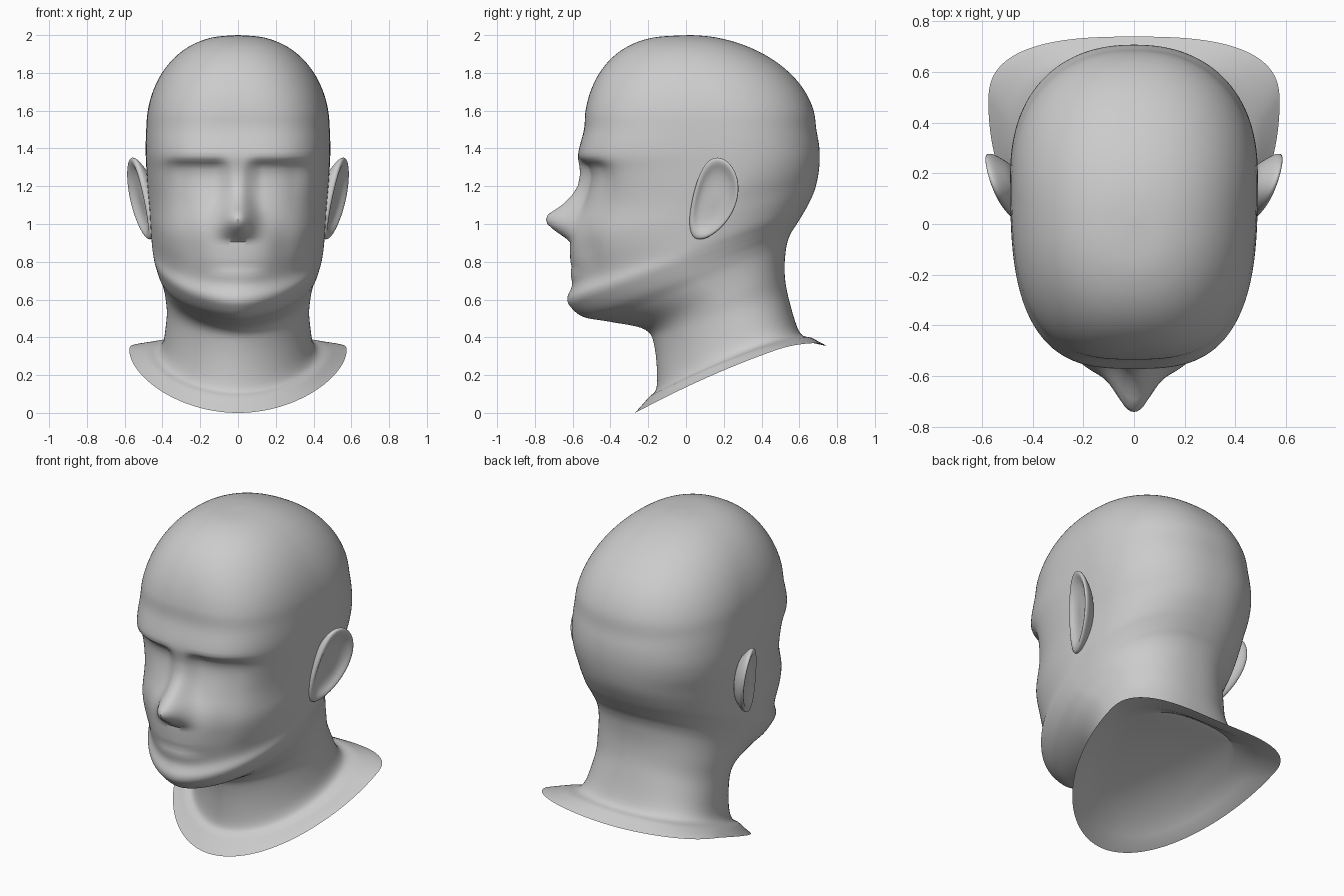
import bpy, bmesh, math

if "Cube" in bpy.data.objects:
    bpy.data.objects.remove(bpy.data.objects["Cube"])

SEG, SUB = 240, 6

# Tilted cross-sections from collar to brow: front y, front z, back y, back z, half width
INNER = [(-.12, .16, .57, .43, .385), (-.19, .065, .65, .375, .47)]
SECTIONS = [
    (-.27, .00, .74, .355, .575),
    (-.20, .08, .67, .395, .49),
    (-.155, .14, .60, .43, .41),
    (-.165, .34, .54, .62, .378),
    (-.215, .44, .522, .75, .383),
    (-.40, .482, .53, .87, .40),
    (-.54, .507, .55, .94, .42),
    (-.61, .56, .58, .99, .436),
    (-.628, .61, .605, 1.03, .447),
    (-.60, .69, .635, 1.08, .456),
    (-.613, .82, .67, 1.15, .464),
    (-.61, .95, .69, 1.21, .47),
    (-.565, 1.10, .703, 1.28, .48),
    (-.55, 1.25, .708, 1.35, .486),
    (-.572, 1.36, .704, 1.42, .489),
]
# Rounded crown: continues the sections as a dome
for i in range(9):
    t = math.pi / 2 * i / 8
    c, z = max(math.cos(t), .003), 1.5 + .5 * math.sin(t)
    SECTIONS.append((.03 - .57 * c ** .7, z, .03 + .66 * c ** 1.08, z, .486 * c ** .85))

# Roundness and widest position of a section, by front height
FRONT_POWER = [(0, 1.95), (.48, 1.7), (.62, 1.85), (.95, 2.3), (1.4, 3), (2, 2.2)]
WIDEST = [(0, .74), (.14, .6), (.5, .52), (1.3, .6), (2, .5)]
# Nose depth by height
NOSE = [(.905, 0), (.93, .03), (.965, .088), (1.0, .138), (1.03, .158), (1.05, .152),
        (1.1, .092), (1.15, .048), (1.2, .022), (1.32, 0)]


def lerp_table(table, t, ease=True):
    if t <= table[0][0]:
        return table[0][1]
    for (a, va), (b, vb) in zip(table, table[1:]):
        if t <= b:
            k = (t - a) / (b - a)
            return va + (vb - va) * (k * k * (3 - 2 * k) if ease else k)
    return table[-1][1]


def step(a, b, t):
    k = min(max((t - a) / (b - a), 0), 1)
    return k * k * (3 - 2 * k)


def bump(t, centre, width):
    return math.exp(-((t - centre) / width) ** 2)


def catmull(p0, p1, p2, p3, t):
    return tuple(.5 * (2 * b + (c - a) * t + (2 * a - 5 * b + 4 * c - d) * t * t
                       + (3 * b - a - 3 * c + d) * t ** 3)
                 for a, b, c, d in zip(p0, p1, p2, p3))


def face_shape(x, y, z):
    # nose, eye sockets, hollow cheeks and lips as offsets of the front surface
    if y > -.2:
        return y
    ax = abs(x)
    nose_width = .098 - .055 * step(.92, 1.3, z)
    y -= lerp_table(NOSE, z, False) * math.exp(-(ax / nose_width) ** 2.2)
    socket = step(.98, 1.28, z) * (1 - step(1.3, 1.36, z))
    y += .045 * socket * step(.02, .13, ax) * (1 - step(.28, .44, ax))
    y += .018 * bump(ax, .25, .07) * bump(z, .88, .14)
    lips = math.exp(-(ax / .14) ** 4)
    y -= .008 * lips * bump(z, .73, .04)
    y += .006 * lips * bump(z, .77, .015)
    return y


def ring(sec):
    fy, fz, by, bz, w = sec
    m, nf = lerp_table(WIDEST, fz), lerp_table(FRONT_POWER, fz)
    nb = 2.25 + .45 * max(0, 1 - fz / .35)
    lift = .07 * max(0, 1 - fz / .2)
    pts = []
    for i in range(SEG):
        a = 2 * math.pi * i / SEG
        c, s = math.cos(a), math.sin(a)
        n = nf if c > 0 else nb
        r = (abs(c) ** n + abs(s) ** n) ** (-1 / n)
        u = m - (m if c > 0 else 1 - m) * r * c
        x, y, z = w * r * s, fy + (by - fy) * u, fz + (bz - fz) * u + lift * s * s
        pts.append((x, face_shape(x, y, z), z))
    return pts


def loft(name, rings):
    bm = bmesh.new()
    loops = [[bm.verts.new(p) for p in r] for r in rings]
    for lo, hi in zip(loops, loops[1:]):
        for i in range(len(lo)):
            j = (i + 1) % len(lo)
            bm.faces.new((lo[i], lo[j], hi[j], hi[i]))
    bm.faces.new(loops[0][::-1])
    bm.faces.new(loops[-1])
    bmesh.ops.recalc_face_normals(bm, faces=bm.faces)
    me = bpy.data.meshes.new(name)
    bm.to_mesh(me)
    bm.free()
    ob = bpy.data.objects.new(name, me)
    bpy.context.collection.objects.link(ob)
    return ob


def smooth(ob, degrees):
    bpy.ops.object.select_all(action='DESELECT')
    ob.select_set(True)
    bpy.context.view_layer.objects.active = ob
    bpy.ops.object.shade_smooth_by_angle(angle=math.radians(degrees))


# Head, neck and flared collar with a recessed underside, in one loft
rings = [ring(s) for s in INNER]
last = len(SECTIONS) - 1
for k in range(last):
    quad = [SECTIONS[min(max(k + d, 0), last)] for d in (-1, 0, 1, 2)]
    rings += [ring(catmull(*quad, t / SUB)) for t in range(SUB)]
rings.append(ring(SECTIONS[-1]))
smooth(loft("head_and_neck", rings), 40)


# Ears: dished shells, an egg outline slanting forward to the lobe
def ear_ring(scale, out):
    pts = []
    for i in range(16):
        a = 2 * math.pi * i / 16
        c, s = math.cos(a) * scale, math.sin(a) * scale
        y = .155 + .0475 * s - .0375 * s * s + .122 * c
        z = 1.135 + .222 * s
        pts.append((.478 + .33 * (y - .02) + .14 * (z - 1.1) + out, y, z))
    return pts


ear = loft("ears", [ear_ring(s, o) for s, o in (
    (.55, -.085), (.8, -.05), (1, -.018), (1.01, .006), (.88, .012), (.7, -.012), (.4, -.02), (.1, -.018))])
ear.modifiers.new("mirror", 'MIRROR').use_mirror_merge = False
sub = ear.modifiers.new("round", 'SUBSURF')
sub.levels = sub.render_levels = 2
smooth(ear, 180)
